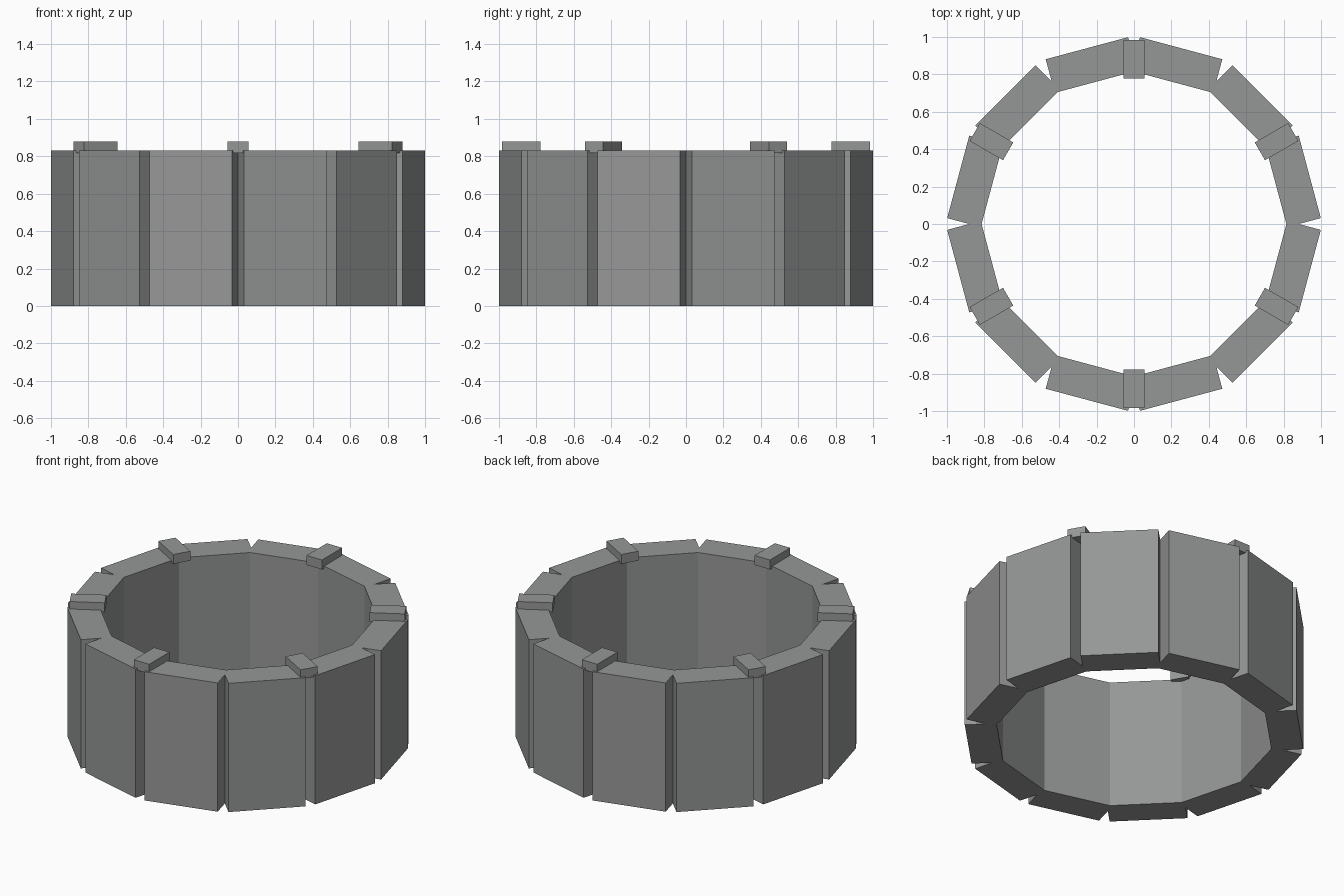
import bpy, bmesh, math

if "Cube" in bpy.data.objects:
    bpy.data.objects.remove(bpy.data.objects["Cube"])

stone = bpy.data.materials.new("grey")
stone.diffuse_color = (0.3, 0.31, 0.305, 1)
stone.use_nodes = True
stone.node_tree.nodes["Principled BSDF"].inputs["Base Color"].default_value = stone.diffuse_color

OUT, IN, HALF, TOP = 0.973, 0.787, 0.228, 0.83
T15 = math.tan(math.radians(15))


def prism(name, profile, z0, z1, angle):
    """Extrude a (radial, tangential) outline and turn it about z."""
    bm = bmesh.new()
    face = bm.faces.new([bm.verts.new((r, t, z0)) for r, t in profile])
    ext = bmesh.ops.extrude_face_region(bm, geom=[face])["geom"]
    verts = [g for g in ext if isinstance(g, bmesh.types.BMVert)]
    bmesh.ops.translate(bm, verts=verts, vec=(0, 0, z1 - z0))
    bmesh.ops.recalc_face_normals(bm, faces=bm.faces)
    me = bpy.data.meshes.new(name)
    bm.to_mesh(me)
    bm.free()
    me.materials.append(stone)
    ob = bpy.data.objects.new(name, me)
    ob.rotation_euler.z = math.radians(angle)
    bpy.context.collection.objects.link(ob)


# Twelve wall blocks: square outer ends, mitred where neighbours meet inside
block = [(IN, -IN * T15), (HALF / T15, -HALF), (OUT, -HALF),
         (OUT, HALF), (HALF / T15, HALF), (IN, IN * T15)]
# Bar laid across every second joint
bar = [(0.777, -0.055), (0.983, -0.055), (0.983, 0.055), (0.777, 0.055)]

for i in range(12):
    prism(f"wall_block_{i + 1}", block, 0, TOP, 15 + 30 * i)
for i in range(6):
    prism(f"top_bar_{i + 1}", bar, 0.817, 0.878, 30 + 60 * i)
